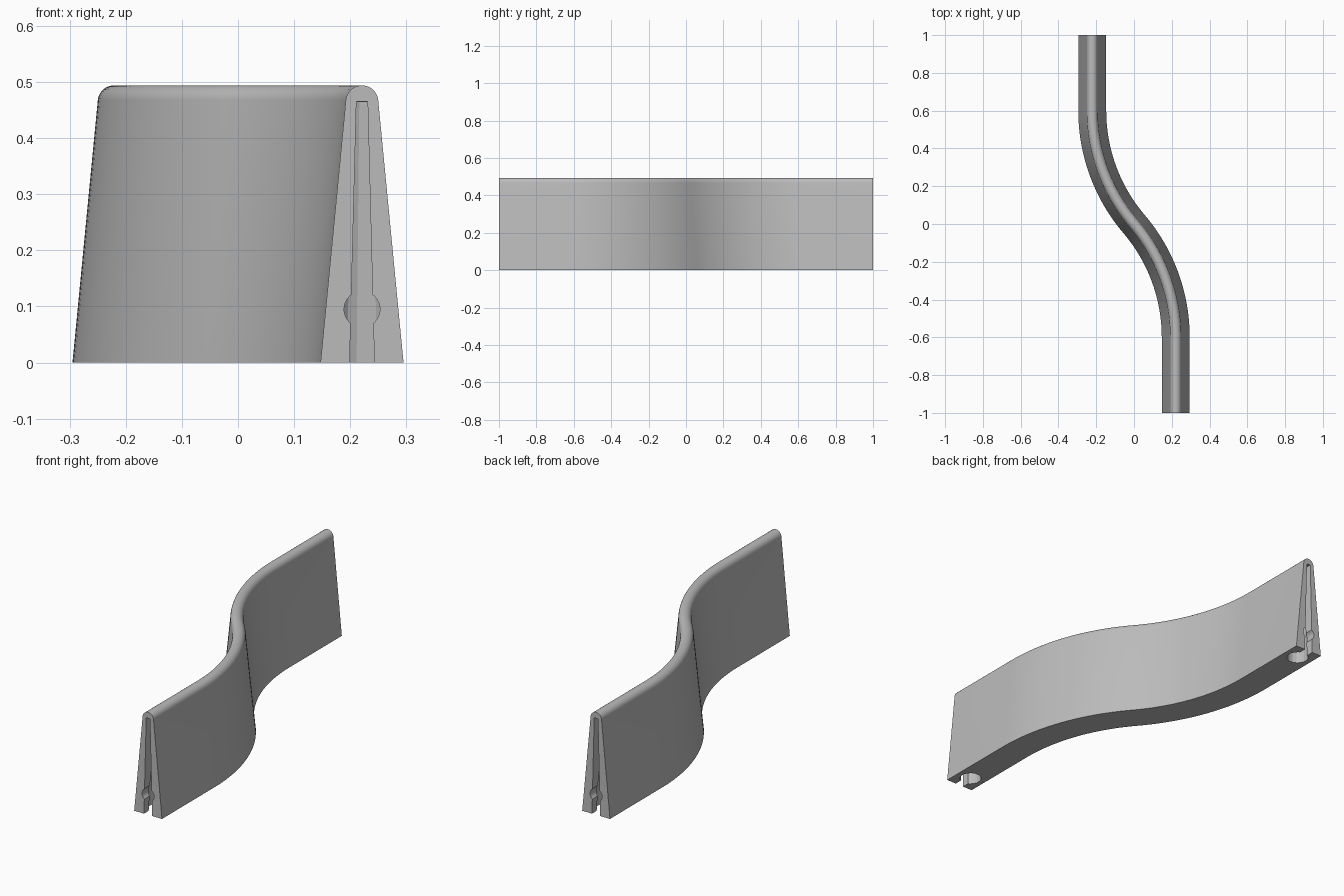
import bpy, bmesh, math
from mathutils import Matrix, Vector

cube = bpy.data.objects.get("Cube")
if cube:
    bpy.data.objects.remove(cube, do_unlink=True)

OFFSET, STRAIGHT, END = 0.221, 0.6, 1.0
HALF_BASE, TOP_R, TOP_Z = 0.074, 0.029, 0.465
SOCKET_Y = 0.92

grey = bpy.data.materials.new("plain_grey")
grey.use_nodes = True
grey.diffuse_color = (0.5, 0.5, 0.5, 1)
grey.node_tree.nodes["Principled BSDF"].inputs["Base Color"].default_value = (0.5, 0.5, 0.5, 1)


def make_object(name, bm):
    bmesh.ops.recalc_face_normals(bm, faces=bm.faces)
    mesh = bpy.data.meshes.new(name)
    bm.to_mesh(mesh)
    bm.free()
    mesh.materials.append(grey)
    obj = bpy.data.objects.new(name, mesh)
    bpy.context.collection.objects.link(obj)
    return obj


def skin(bm, rings):
    """Join closed rings of points into a capped solid."""
    loops = [[bm.verts.new(p) for p in ring] for ring in rings]
    n = len(loops[0])
    for a, b in zip(loops, loops[1:]):
        for i in range(n):
            j = (i + 1) % n
            bm.faces.new((a[i], a[j], b[j], b[i]))
    bm.faces.new(loops[0])
    bm.faces.new(loops[-1])


# S-shaped centre line: straight, arc, opposite arc, straight
turn = 2 * math.atan(OFFSET / STRAIGHT)
radius = STRAIGHT / math.sin(turn)
steps = 24
half = [(OFFSET, -END, 0.0)]
for i in range(steps + 1):
    a = turn * i / steps
    half.append((OFFSET - radius * (1 - math.cos(a)), -STRAIGHT + radius * math.sin(a), a))
path = half + [(-x, -y, a) for x, y, a in reversed(half[:-1])]

# Tapered wall section with a rounded top
profile = [(-HALF_BASE, 0), (HALF_BASE, 0)]
for i in range(17):
    a = math.radians(5) + math.radians(170) * i / 16
    profile.append((TOP_R * math.cos(a), TOP_Z + TOP_R * math.sin(a)))

bm = bmesh.new()
skin(bm, [[(x + u * math.cos(a), y + u * math.sin(a), z) for u, z in profile]
          for x, y, a in path])
wall = make_object("curved_wall", bm)


def slot_cutter():
    """Tapered slit running from the wall end into the socket."""
    bm = bmesh.new()
    section = [(-0.0225, -0.02), (0.0225, -0.02), (0.01, TOP_Z), (-0.01, TOP_Z)]
    skin(bm, [[(OFFSET + u, y, z) for u, z in section] for y in (-END - 0.05, -SOCKET_Y)])
    return make_object("end_slot_cutter", bm)


def socket_cutter():
    """Tapered sixteen-sided upright socket."""
    bm = bmesh.new()
    top, bottom = TOP_Z - 0.001, -0.02
    bmesh.ops.create_cone(bm, cap_ends=True, segments=16, radius1=0.051, radius2=0.0245,
                          depth=top - bottom,
                          matrix=Matrix.Translation((OFFSET, -SOCKET_Y, (top + bottom) / 2))
                          @ Matrix.Rotation(math.pi / 16, 4, 'Z'))
    return make_object("socket_cutter", bm)


def pin_cutter():
    """Round hole from the end face into the socket."""
    bm = bmesh.new()
    length = END + 0.05 - SOCKET_Y
    bmesh.ops.create_cone(bm, cap_ends=True, segments=32, radius1=0.032, radius2=0.032,
                          depth=length,
                          matrix=Matrix.Translation((OFFSET, -SOCKET_Y - length / 2, 0.095))
                          @ Matrix.Rotation(math.pi / 2, 4, 'X'))
    return make_object("pin_hole_cutter", bm)


# Cut the same connector into both ends
cutters = []
for spin in (0, math.pi):
    for build in (socket_cutter, slot_cutter, pin_cutter):
        cutter = build()
        cutter.data.transform(Matrix.Rotation(spin, 4, 'Z'))
        cutter.hide_render = True
        cutters.append(cutter)
        cut = wall.modifiers.new("end_connector", 'BOOLEAN')
        cut.operation = 'DIFFERENCE'
        cut.solver = 'EXACT'
        cut.object = cutter

bpy.ops.object.select_all(action='DESELECT')
wall.select_set(True)
bpy.context.view_layer.objects.active = wall
for modifier in list(wall.modifiers):
    bpy.ops.object.modifier_apply(modifier=modifier.name)
for cutter in cutters:
    bpy.data.objects.remove(cutter, do_unlink=True)
bpy.ops.object.shade_smooth_by_angle(angle=math.radians(18))
